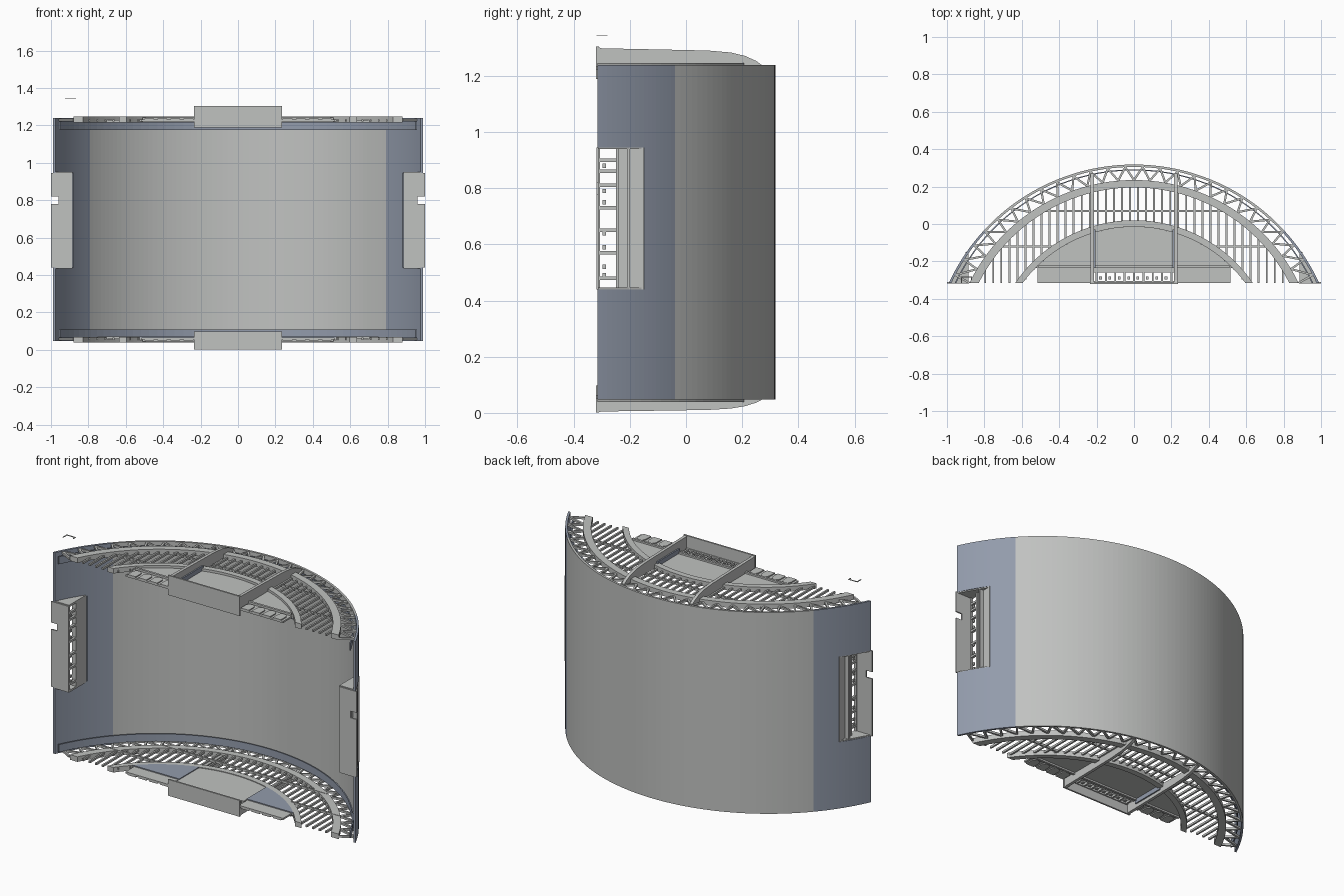
import bpy, bmesh, math
from mathutils import Vector

cube = bpy.data.objects.get("Cube")
if cube:
    bpy.data.objects.remove(cube)


def material(name, rgb):
    m = bpy.data.materials.new(name)
    m.use_nodes = True
    m.diffuse_color = (*rgb, 1)
    m.node_tree.nodes["Principled BSDF"].inputs["Base Color"].default_value = (*rgb, 1)
    return m


GREY = material("light grey", (0.53, 0.54, 0.53))
BLUE = material("slate blue", (0.29, 0.33, 0.41))
BASE = -0.315          # ground line of the hall, which lies on its back
LOW, HIGH = 0.047, 1.238


class Part:
    """Collects solids into one named object."""
    def __init__(self, name, mat, smooth=False):
        self.name, self.mat, self.smooth = name, mat, smooth
        self.bm = bmesh.new()

    def prism(self, pts, a, b, axis="z"):
        def place(p, h):
            return (p[0], p[1], h) if axis == "z" else (h, p[0], p[1])
        lo = [self.bm.verts.new(place(p, a)) for p in pts]
        hi = [self.bm.verts.new(place(p, b)) for p in pts]
        n = len(pts)
        self.bm.faces.new(lo)
        self.bm.faces.new(hi)
        for i in range(n):
            j = (i + 1) % n
            self.bm.faces.new((lo[i], lo[j], hi[j], hi[i]))

    def box(self, x, y, z):
        self.prism([(x[0], y[0]), (x[1], y[0]), (x[1], y[1]), (x[0], y[1])], *z)

    def beam(self, p, q, width, z):
        p, q = Vector(p), Vector(q)
        d = (q - p).normalized() * width / 2
        side = Vector((-d.y, d.x))
        self.prism([p + side, q + side, q - side, p - side], *z)

    def done(self):
        bmesh.ops.recalc_face_normals(self.bm, faces=self.bm.faces[:])
        me = bpy.data.meshes.new(self.name)
        self.bm.to_mesh(me)
        self.bm.free()
        me.materials.append(self.mat)
        ob = bpy.data.objects.new(self.name, me)
        bpy.context.collection.objects.link(ob)
        if self.smooth:
            bpy.ops.object.select_all(action="DESELECT")
            ob.select_set(True)
            bpy.context.view_layer.objects.active = ob
            bpy.ops.object.shade_smooth_by_angle(angle=math.radians(30))


class Arc:
    """Circular arch given by half its span at the ground and its crown."""
    def __init__(self, half, crown):
        rise = crown - BASE
        self.r = (half * half + rise * rise) / (2 * rise)
        self.c = crown - self.r

    def angle(self, y):
        return math.acos((y - self.c) / self.r)

    def at(self, t):
        return Vector((self.r * math.sin(t), self.c + self.r * math.cos(t)))

    def y(self, x):
        return self.c + math.sqrt(self.r ** 2 - x * x)

    def points(self, t0, t1, n):
        return [self.at(t0 + (t1 - t0) * i / n) for i in range(n + 1)]


def band(part, outer, inner, z, y0=BASE, y1=None, n=48, side=1):
    """Curved strip between two arcs; the whole arch if y1 is not given."""
    def run(arc):
        a = arc.angle(y0)
        return arc.points(side * a, -a if y1 is None else side * arc.angle(y1), n)
    o, i = run(outer), run(inner)
    for k in range(n):
        part.prism([o[k], o[k + 1], i[k + 1], i[k]], *z)
    bm = part.bm
    bmesh.ops.remove_doubles(bm, verts=bm.verts[:], dist=1e-5)
    seen = {}
    for f in bm.faces:     # drop the inner walls between segments
        seen.setdefault(frozenset(f.verts), []).append(f)
    bmesh.ops.delete(bm, geom=[f for g in seen.values() if len(g) > 1 for f in g], context="FACES_ONLY")


SHELL, SHELL_IN = Arc(0.99, 0.318), Arc(0.976, 0.305)
RIB, RIB_IN = Arc(0.88, 0.235), Arc(0.83, 0.195)
PORCH, PORCH_IN = Arc(0.635, 0.02), Arc(0.595, -0.015)
LINER, LINER_IN = Arc(0.958, 0.292), Arc(0.95, 0.286)

# Vault roof: grey crown and blue haunches, open where the side porches sit
TINT, SILL = -0.04, -0.15
PORCH_Z = (0.44, 0.945)
crown = Part("vault_crown", GREY, True)
band(crown, SHELL, SHELL_IN, (LOW, HIGH), y0=TINT, n=64)
crown.done()
for side, label in ((1, "left"), (-1, "right")):
    haunch = Part(label + "_haunch", BLUE, True)
    band(haunch, SHELL, SHELL_IN, (LOW, HIGH), SILL, TINT, 8, side)
    band(haunch, SHELL, SHELL_IN, (LOW, PORCH_Z[0]), BASE, SILL, 10, side)
    band(haunch, SHELL, SHELL_IN, (PORCH_Z[1], HIGH), BASE, SILL, 10, side)
    haunch.done()

    # Side porch: floor plate with a notch, end walls and a glazed back wall
    def xs(a, b):
        return (side * a, side * b)
    porch = Part(label + "_side_porch", GREY)
    floor = (BASE - 0.004, BASE + 0.004)
    porch.box(xs(0.885, 0.96), floor, PORCH_Z)
    porch.box(xs(0.96, 1.0), floor, (PORCH_Z[0], 0.78))
    porch.box(xs(0.96, 1.0), floor, (0.82, PORCH_Z[1]))
    for z in PORCH_Z:
        porch.prism([(side * 0.885, BASE), (side * 0.99, BASE),
                     SHELL.at(side * SHELL.angle(SILL)), (side * 0.885, SILL)], z - 0.006, z + 0.006)
    porch.box(xs(0.885, 0.9), (-0.25, SILL), PORCH_Z)
    porch.box(xs(0.885, 0.925), (-0.21, -0.2), PORCH_Z)
    porch.box(xs(0.885, 0.91), (-0.25, -0.24), PORCH_Z)
    porch.box(xs(0.885, 0.9), (BASE, -0.306), PORCH_Z)
    for z in (0.48, 0.57, 0.65, 0.73, 0.81, 0.86, 0.9):
        porch.box(xs(0.885, 0.9), (BASE, -0.24), (z - 0.006, z + 0.006))
    for z in (0.49, 0.52, 0.59, 0.64, 0.75, 0.79, 0.88):
        porch.box(xs(0.888, 0.897), (-0.298, -0.285), (z - 0.008, z + 0.008))
    porch.done()

# Both gable ends; depth is measured outward from the end of the vault
for end, out, tall in ((HIGH, 1, 1.0), (LOW, -1, 0.7)):
    label = "upper" if out > 0 else "lower"

    def zs(a, b):
        return (end + out * a, end + out * b)

    liner = Part(label + "_blue_liner", BLUE, True)
    band(liner, LINER, LINER_IN, zs(-0.062, -0.018))
    liner.done()
    for name, o, i in (("rib_arch", RIB, RIB_IN), ("porch_arch", PORCH, PORCH_IN)):
        arch = Part(label + "_" + name, GREY, True)
        band(arch, o, i, zs(-0.022, 0.008))
        arch.done()

    # Zigzag truss between the vault and the rib
    truss = Part(label + "_truss", GREY)
    panels = 26
    so, si = SHELL_IN.angle(BASE), RIB.angle(BASE)
    for k in range(panels):
        u, m, v = (2 * (k + s) / panels - 1 for s in (0, 0.5, 1))
        peak = SHELL_IN.at(m * so)
        truss.beam(RIB.at(u * si), peak, 0.011, zs(-0.016, -0.004))
        truss.beam(peak, RIB.at(v * si), 0.011, zs(-0.016, -0.004))
    truss.done()

    # Glazing bars
    bars = Part(label + "_glazing_bars", GREY)
    for k in range(20):
        for s in (1, -1):
            x = s * (0.0215 + 0.043 * k)
            foot = PORCH_IN.y(x) if abs(x) < 0.6 else BASE
            if RIB.y(x) > foot:
                bars.beam((x, foot), (x, RIB.y(x) - 0.01), 0.01, zs(-0.018, -0.006))
    bars.box((-0.54, 0.54), (0.065, 0.075), zs(-0.024, -0.01))
    for s in (1, -1):
        bars.box((s * 0.43, s * 0.75), (-0.125, -0.115), zs(-0.024, -0.01))
    bars.done()

    # Solid tympanum with blue inner cheeks
    fan = Part(label + "_tympanum", GREY)
    t = PORCH_IN.angle(-0.235)
    fan.prism(PORCH_IN.points(t, -t, 32), *zs(-0.018, -0.006))
    fan.box((-0.51, 0.51), (-0.235, -0.222), zs(-0.02, 0.004))
    fan.done()
    cheeks = Part(label + "_inner_cheeks", BLUE)
    for s in (1, -1):
        inner = math.asin(0.22 / PORCH_IN.r)
        rim = PORCH_IN.points(s * inner, s * t, 12)
        cheeks.prism(rim + [Vector((s * 0.22, -0.235))], *zs(-0.024, -0.019))
        cheeks.box((s * 0.205, s * 0.213), (-0.235, -0.03), zs(-0.01, 0.02))
    cheeks.done()

    # Arched doors either side of the entrance
    doors = Part(label + "_arched_doors", GREY)
    for s in (1, -1):
        doors.box((s * 0.225, s * 0.515), (BASE, -0.235), zs(-0.018, -0.008))
        for k in range(4):
            x = s * (0.265 + 0.07 * k)
            top = [(x + 0.026 * math.cos(a * math.pi / 8), -0.27 + 0.026 * math.sin(a * math.pi / 8))
                   for a in range(9)]
            doors.prism(top + [(x - 0.026, BASE), (x + 0.026, BASE)], *zs(-0.01, -0.002))
    doors.done()

    # Entrance screen
    screen = Part(label + "_entrance_screen", GREY)
    screen.box((-0.22, 0.22), (-0.26, -0.235), zs(-0.02, -0.006))
    screen.box((-0.22, 0.22), (BASE, -0.304), zs(-0.02, -0.006))
    for k in range(9):
        x = -0.2 + 0.05 * k
        screen.box((x - 0.005, x + 0.005), (BASE, -0.24), zs(-0.02, -0.006))
        if k < 8:
            screen.box((x + 0.014, x + 0.028), (-0.296, -0.28), zs(-0.016, -0.01))
    screen.done()

    # Canopy: front plate and two long fins that curve down to the vault
    canopy = Part(label + "_canopy", GREY)
    canopy.box((-0.235, 0.235), (BASE - 0.005, BASE + 0.005), zs(-0.05, 0.066 * tall))
    profile = [(-0.318, 0.066), (-0.3, 0.06), (-0.1, 0.056), (0.08, 0.052), (0.16, 0.045),
               (0.21, 0.033), (0.25, 0.015), (0.27, 0), (0.27, -0.012), (-0.318, -0.02)]
    for s in (1, -1):
        canopy.prism([(y, end + out * h * tall) for y, h in profile], s * 0.214, s * 0.232, "x")
    canopy.done()

# Small loose bracket above the right corner
bracket = Part("loose_bracket", GREY)
bracket.box((-0.925, -0.865), (-0.286, -0.28), (1.343, 1.346))
bracket.box((-0.925, -0.919), (-0.318, -0.28), (1.343, 1.346))
bracket.box((-0.871, -0.865), (-0.3, -0.28), (1.343, 1.346))
bracket.done()
